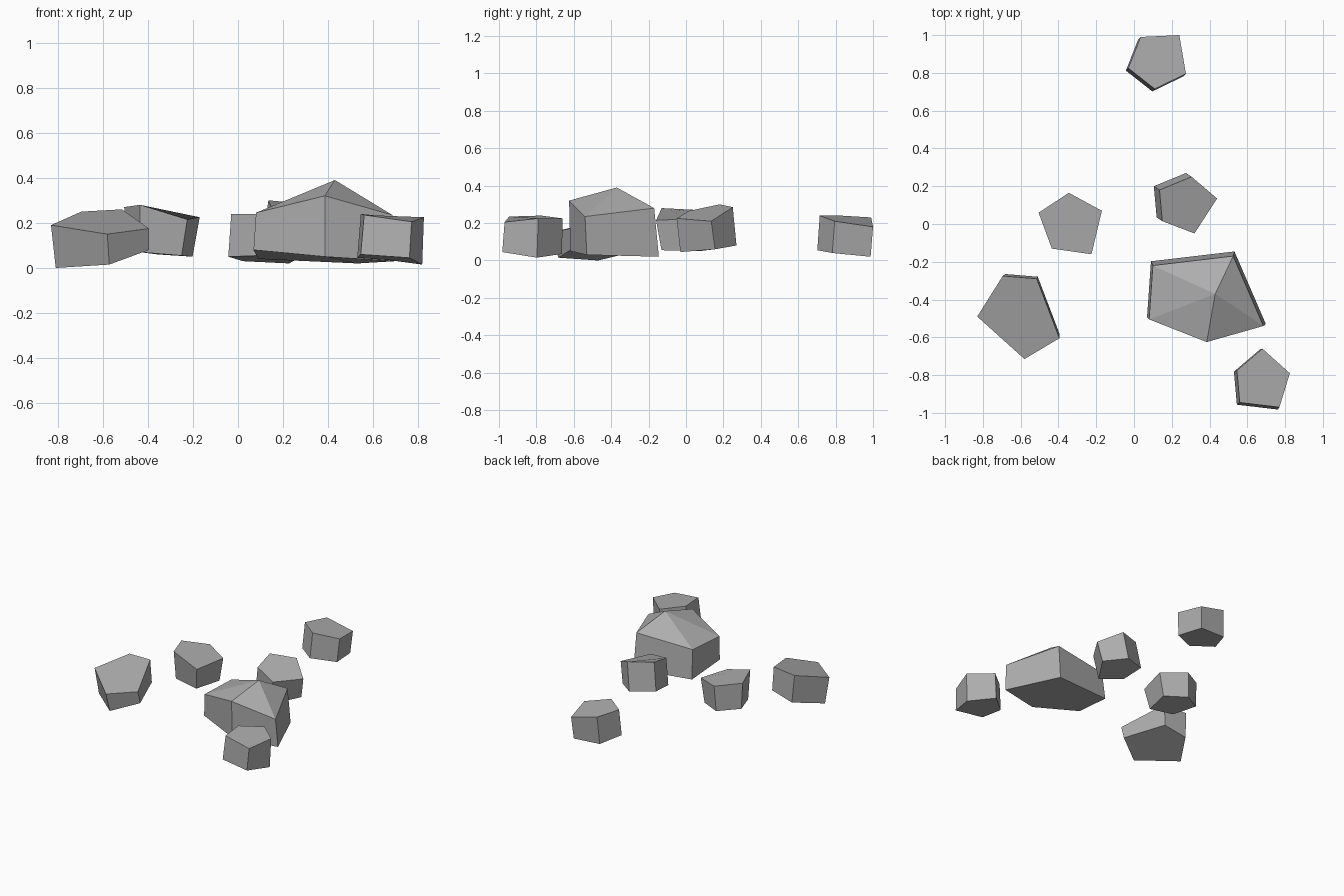
import bpy
import bmesh
from mathutils import Vector

# Remove the default cube only
default_cube = bpy.data.objects.get("Cube")
if default_cube:
    bpy.data.objects.remove(default_cube, do_unlink=True)

# Single stone colour
stone_grey = bpy.data.materials.new("stone_grey")
stone_grey.use_nodes = True
colour = (0.42, 0.42, 0.42, 1.0)
stone_grey.diffuse_color = colour
shader = stone_grey.node_tree.nodes["Principled BSDF"]
shader.inputs["Base Color"].default_value = colour
shader.inputs["Roughness"].default_value = 0.9


def make_rock(name, top, floor, lean, spread=1.0, peak=None):
    """Five-sided flat-faced rock: an upper ring of corners and a lower ring
    that is the same outline leaned sideways and spread about its centre.
    A peak point turns the flat lid into a pointed cap."""
    bm = bmesh.new()
    centre = sum((Vector(corner) for corner in top), Vector()) / len(top)
    upper = [bm.verts.new(corner) for corner in top]
    lower = []
    for (x, y, _), height in zip(top, floor):
        lower.append(bm.verts.new((
            centre.x + (x - centre.x) * spread + lean[0],
            centre.y + (y - centre.y) * spread + lean[1],
            height,
        )))

    # Side walls and underside
    count = len(upper)
    for i in range(count):
        j = (i + 1) % count
        bm.faces.new((upper[i], upper[j], lower[j], lower[i]))
    bm.faces.new(lower)

    # Flat lid or pointed cap
    if peak is None:
        bm.faces.new(upper)
    else:
        tip = bm.verts.new(peak)
        for i in range(count):
            bm.faces.new((upper[i], tip, upper[(i + 1) % count]))

    bmesh.ops.recalc_face_normals(bm, faces=bm.faces[:])
    mesh = bpy.data.meshes.new(name)
    bm.to_mesh(mesh)
    bm.free()
    mesh.materials.append(stone_grey)
    rock = bpy.data.objects.new(name, mesh)
    bpy.context.scene.collection.objects.link(rock)
    return rock


# Large peaked rock
make_rock(
    "large_peaked_rock",
    top=[(.1, -.22, .25), (.525, -.17, .28), (.685, -.54, .235),
         (.385, -.625, .32), (.08, -.505, .245)],
    floor=[.04, .02, .03, .05, .08],
    lean=(0, .015), spread=1.04,
    peak=(.43, -.37, .39),
)

# Flat slab on the front right
make_rock(
    "front_right_slab",
    top=[(-.83, -.49, .19), (-.695, -.275, .25), (-.515, -.29, .26),
         (-.395, -.605, .175), (-.58, -.715, .15)],
    floor=[0, .05, .09, .08, .015],
    lean=(.01, .02), spread=.95,
)

# Small rock on the right
make_rock(
    "right_small_rock",
    top=[(-.505, .06, .27), (-.345, .165, .245), (-.17, .07, .225),
         (-.225, -.16, .215), (-.435, -.13, .28)],
    floor=[.08, .06, .05, .055, .07],
    lean=(-.012, .01), spread=.88,
)

# Small rock behind the large one
make_rock(
    "middle_small_rock",
    top=[(.135, .18, .3), (.305, .25, .285), (.44, .135, .21),
         (.32, -.05, .225), (.15, .015, .265)],
    floor=[.1, .08, .06, .045, .08],
    lean=(-.03, .02),
)

# Small rock at the back
make_rock(
    "back_small_rock",
    top=[(.035, .99, .23), (.24, 1, .18), (.275, .795, .21),
         (.11, .715, .24), (-.03, .825, .24)],
    floor=[.03, .02, .04, .055, .05],
    lean=(-.013, -.013),
)

# Small rock at the front left
make_rock(
    "front_left_small_rock",
    top=[(.545, -.775, .24), (.68, -.66, .225), (.825, -.79, .225),
         (.77, -.97, .205), (.56, -.945, .235)],
    floor=[.045, .035, .015, .045, .06],
    lean=(-.012, -.008), spread=1.03,
)
